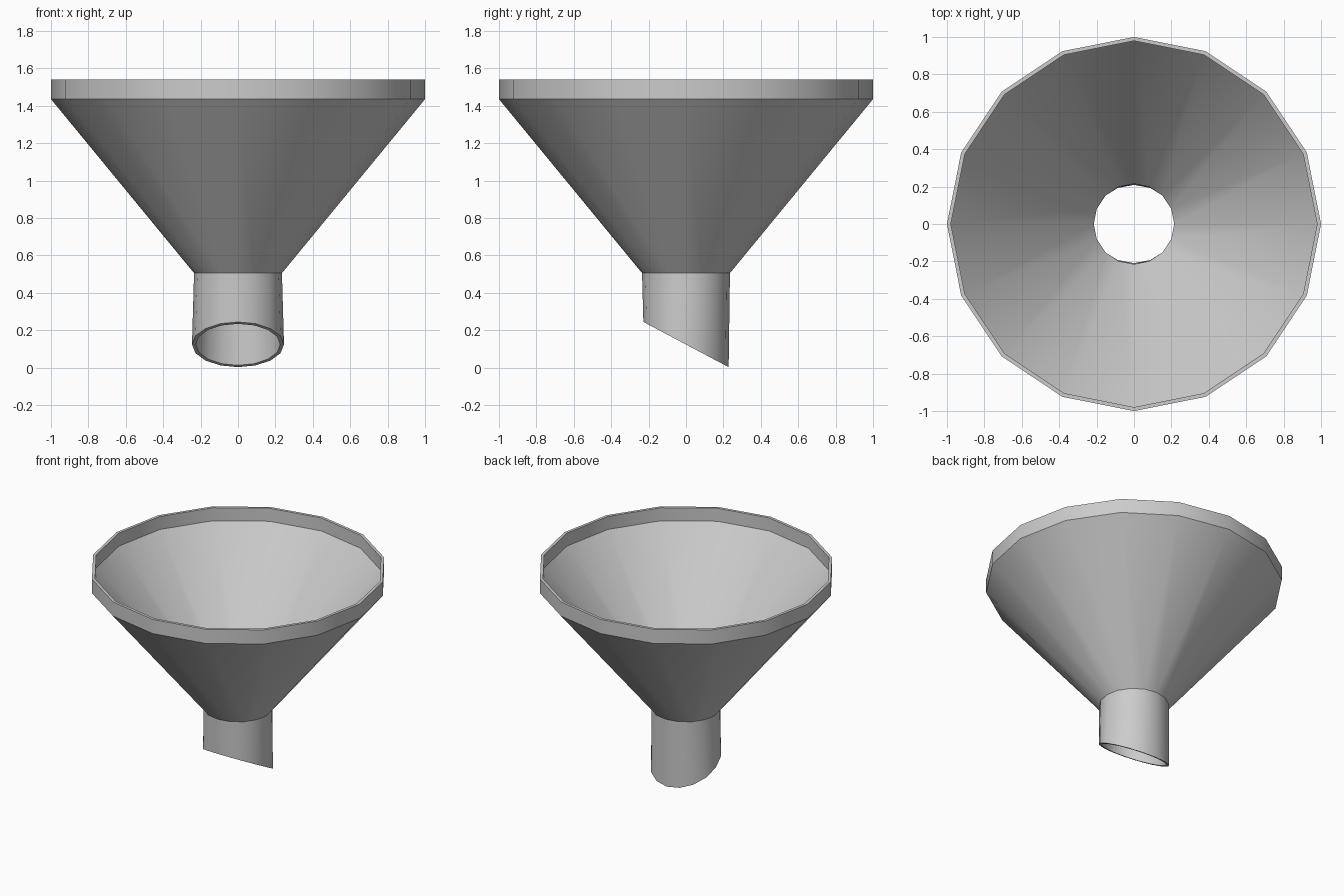
import bpy, bmesh, math

if "Cube" in bpy.data.objects:
    bpy.data.objects.remove(bpy.data.objects["Cube"])

SIDES = 16

# Closed wall profile: (radius x, radius y, z, slope of ring along y)
rings = [
    (1.000, 1.000, 1.54, 0.0),      # outer lip
    (1.000, 1.000, 1.435, 0.0),     # outer rim base
    (0.235, 0.235, 0.505, 0.0),     # outer throat
    (0.246, 0.228, 0.123, -0.53),   # outer slanted tip
    (0.226, 0.209, 0.123, -0.53),   # inner slanted tip
    (0.215, 0.215, 0.515, 0.0),     # inner throat
    (0.979, 0.979, 1.443, 0.0),     # inner rim base
    (0.979, 0.979, 1.54, 0.0),      # inner lip
]

bm = bmesh.new()
loops = []
for rx, ry, z, slope in rings:
    loop = []
    for i in range(SIDES):
        a = 2 * math.pi * i / SIDES
        y = ry * math.sin(a)
        loop.append(bm.verts.new((rx * math.cos(a), y, max(0, z + slope * y))))
    loops.append(loop)

# Skin the wall around the closed profile
for k, a in enumerate(loops):
    b = loops[(k + 1) % len(loops)]
    for i in range(SIDES):
        j = (i + 1) % SIDES
        bm.faces.new((a[i], b[i], b[j], a[j]))
bmesh.ops.recalc_face_normals(bm, faces=bm.faces)

mesh = bpy.data.meshes.new("funnel")
bm.to_mesh(mesh)
bm.free()
funnel = bpy.data.objects.new("funnel", mesh)
bpy.context.collection.objects.link(funnel)

# Smooth around the wall, crisp at rim and throat
bpy.context.view_layer.objects.active = funnel
funnel.select_set(True)
bpy.ops.object.shade_smooth_by_angle(angle=math.radians(30))
